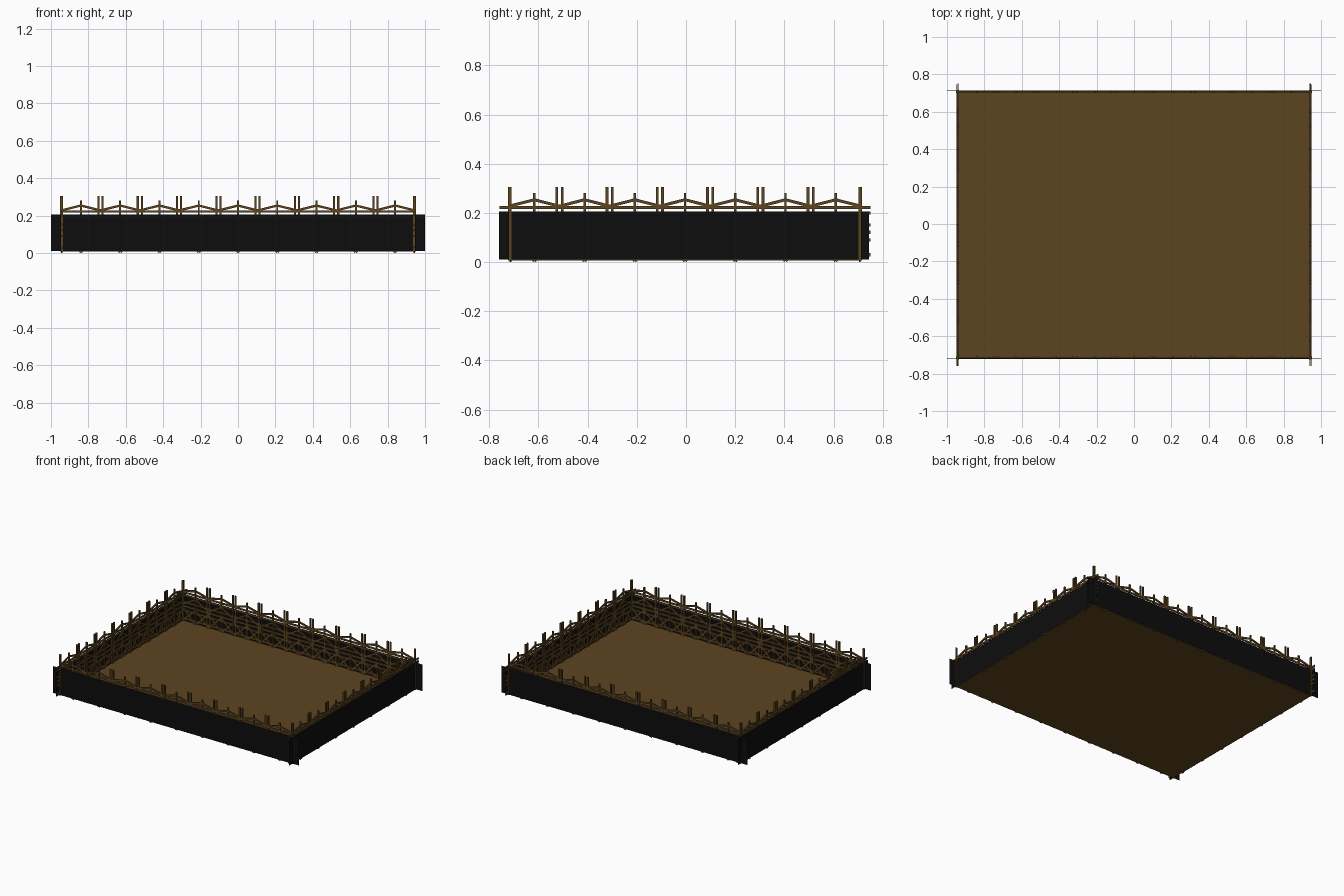
import bpy, bmesh, math
from mathutils import Matrix, Vector

if "Cube" in bpy.data.objects:
    bpy.data.objects.remove(bpy.data.objects["Cube"])


def material(name, rgb):
    m = bpy.data.materials.new(name)
    m.diffuse_color = (*rgb, 1)
    m.use_nodes = True
    m.node_tree.nodes["Principled BSDF"].inputs["Base Color"].default_value = m.diffuse_color
    return m


WOOD = material("brown wood", (0.108, 0.058, 0.015))
BLACK = material("black panel", (0.004, 0.004, 0.004))


def make_object(name, bm, mat):
    mesh = bpy.data.meshes.new(name)
    bm.to_mesh(mesh)
    bm.free()
    mesh.materials.append(mat)
    ob = bpy.data.objects.new(name, mesh)
    bpy.context.collection.objects.link(ob)
    return ob


def box(bm, lo, hi):
    lo, hi = Vector(lo), Vector(hi)
    mat = Matrix.Translation((lo + hi) / 2) @ Matrix.Diagonal((*(hi - lo), 1))
    bmesh.ops.create_cube(bm, size=1, matrix=mat)


def bar(bm, a, b, width, depth):
    """Plank in the local XZ plane between two (x, z) points."""
    dx, dz = b[0] - a[0], b[1] - a[1]
    mat = (Matrix.Translation(((a[0] + b[0]) / 2, 0, (a[1] + b[1]) / 2))
           @ Matrix.Rotation(-math.atan2(dz, dx), 4, 'Y')
           @ Matrix.Diagonal((math.hypot(dx, dz), depth, width, 1)))
    bmesh.ops.create_cube(bm, size=1, matrix=mat)


def fence(name, length, overhang, bays, place):
    """Run of trussed bays with tall end posts, a middle post and rails."""
    bm = bmesh.new()
    step = length / bays
    # long rails
    for z, w in ((0.035, 0.014), (0.095, 0.012), (0.125, 0.014),
                 (0.155, 0.012), (0.205, 0.012), (0.226, 0.012)):
        half = length / 2 + overhang
        bar(bm, (-half, z), (half, z), w, 0.007)
    # tall posts, paired where two bays meet
    for i in range(bays + 1):
        x = -length / 2 + i * step
        offsets = (0,) if i in (0, bays) else (-0.011, 0.011)
        for o in offsets:
            bar(bm, (x + o, 0.012), (x + o, 0.31), 0.011, 0.010)
    # middle posts, sloping top rails and lower braces
    for i in range(bays):
        x0 = -length / 2 + i * step
        x1, xm = x0 + step, x0 + step / 2
        bar(bm, (xm, 0.012), (xm, 0.285), 0.010, 0.010)
        for xe in (x0, x1):
            bar(bm, (xe, 0.232), (xm, 0.258), 0.012, 0.008)
            bar(bm, (xe, 0.115), (xm, 0.009), 0.013, 0.008)
            bar(bm, (xe, 0.018), (xm, 0.115), 0.013, 0.006)
            bar(bm, (xe, 0.135), (xm, 0.195), 0.012, 0.006)
    ob = make_object(name, bm, WOOD)
    ob.matrix_world = place
    return ob


def panel(name, lo, hi):
    bm = bmesh.new()
    box(bm, lo, hi)
    make_object(name, bm, BLACK)


# floor
bm = bmesh.new()
box(bm, (-0.945, -0.718, 0.012), (0.945, 0.710, 0.017))
make_object("floor", bm, WOOD)

# black outer panels
panel("front_panel", (-1, -0.721, 0.015), (1, -0.719, 0.21))
panel("back_panel", (-1, 0.711, 0.015), (1, 0.713, 0.21))
panel("left_panel", (-0.948, -0.76, 0.015), (-0.946, 0.745, 0.21))
panel("right_panel", (0.946, -0.76, 0.015), (0.948, 0.745, 0.21))

# fences just inside the panels
T = Matrix.Translation
turn = Matrix.Rotation(math.pi / 2, 4, 'Z')
fence("front_fence", 1.89, 0.005, 9, T((0, -0.7145, 0)))
fence("back_fence", 1.89, 0.005, 9, T((0, 0.7065, 0)))
fence("left_fence", 1.43, 0.04, 7, T((-0.9415, -0.004, 0)) @ turn)
fence("right_fence", 1.43, 0.04, 7, T((0.9415, -0.004, 0)) @ turn)

# drop everything so the lowest brace tips sit on the ground
bpy.context.view_layer.update()
low = min((o.matrix_world @ v.co).z for o in bpy.data.objects for v in o.data.vertices)
for o in bpy.data.objects:
    o.location.z -= low
